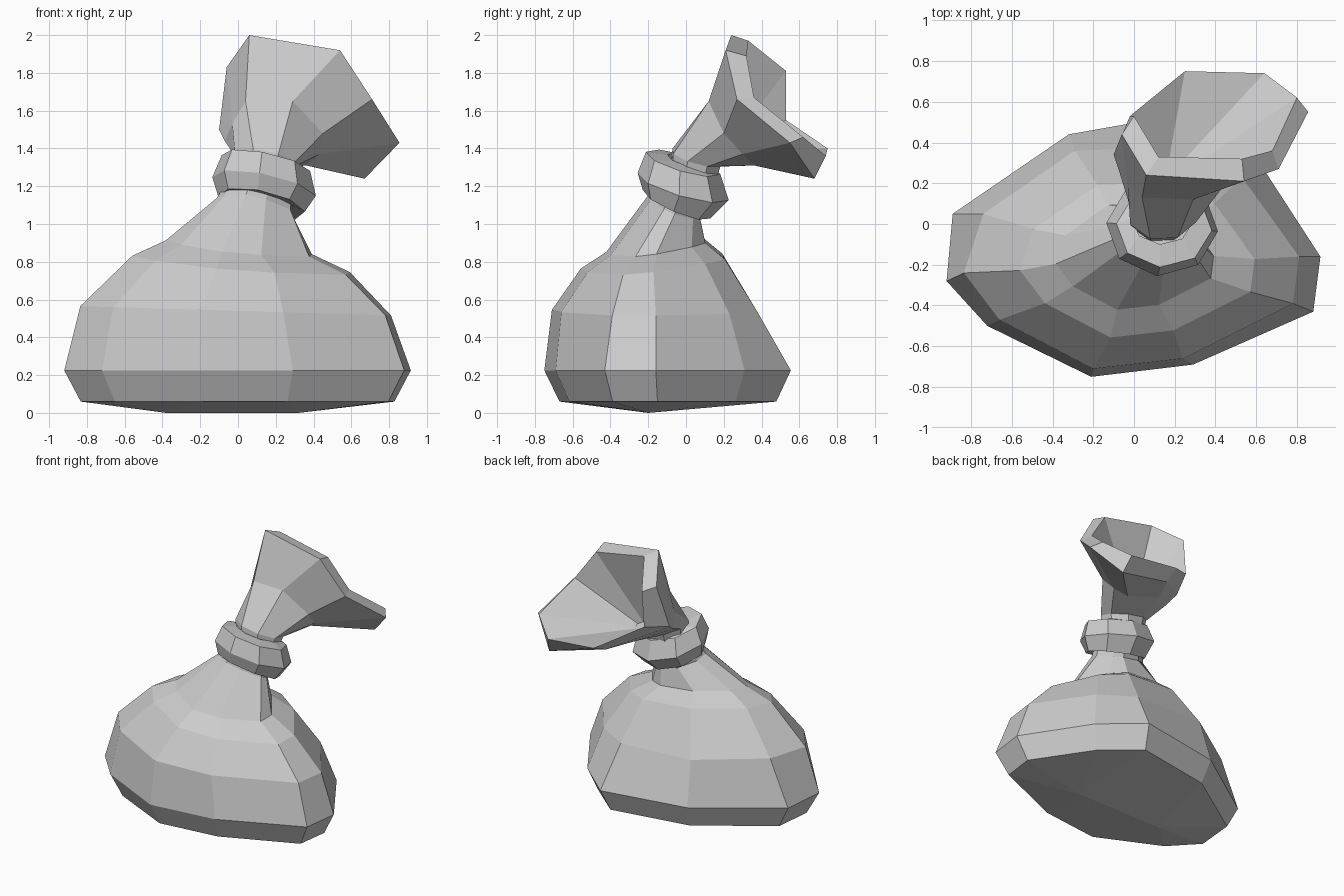
import bpy
import bmesh
from math import cos, sin, radians

default_cube = bpy.data.objects.get("Cube")
if default_cube:
    bpy.data.objects.remove(default_cube, do_unlink=True)

# Single cloth colour
cloth = bpy.data.materials.new("plain grey cloth")
cloth.use_nodes = True
grey = (0.6, 0.6, 0.6, 1)
cloth.diffuse_color = grey
shader = next(n for n in cloth.node_tree.nodes if n.type == 'BSDF_PRINCIPLED')
shader.inputs["Base Color"].default_value = grey
shader.inputs["Roughness"].default_value = 0.9


def tilted_ring(outline, scale, centre, height, slope=(0, 0)):
    """Scale and move a flat outline, then lay it on a sloping plane."""
    points = []
    for px, py in outline:
        x = centre[0] + px * scale[0]
        y = centre[1] + py * scale[1]
        points.append((x, y, height + slope[0] * x + slope[1] * y))
    return points


def polygon(sides, start):
    """Unit polygon outline, starting at the given angle in degrees."""
    angles = [radians(start + 360 * i / sides) for i in range(sides)]
    return [(cos(a), sin(a)) for a in angles]


def loft(name, rings, closed=False, cap_start=False, cap_end=False):
    """Skin a list of equally sized rings with flat faces."""
    bm = bmesh.new()
    loops = [[bm.verts.new(point) for point in ring] for ring in rings]
    pairs = list(zip(loops, loops[1:]))
    if closed:
        pairs.append((loops[-1], loops[0]))
    for lower, upper in pairs:
        count = len(lower)
        for i in range(count):
            j = (i + 1) % count
            bm.faces.new((lower[i], lower[j], upper[j], upper[i]))
    if cap_start:
        bm.faces.new(loops[0][::-1])
    if cap_end:
        bm.faces.new(loops[-1])
    bmesh.ops.remove_doubles(bm, verts=bm.verts, dist=0.0005)
    bmesh.ops.recalc_face_normals(bm, faces=bm.faces)
    mesh = bpy.data.meshes.new(name)
    bm.to_mesh(mesh)
    bm.free()
    mesh.materials.append(cloth)
    obj = bpy.data.objects.new(name, mesh)
    bpy.context.collection.objects.link(obj)
    return obj


# Sack body: an uneven base outline and a shoulder outline shrinking to the neck
girth = [(-.92, -.28), (-.72, -.5), (-.21, -.75), (.29, -.69), (.88, -.43),
         (.915, -.16), (.61, .31), (.33, .555), (-.32, .44), (-.89, .05)]
shoulder = [(-.835, -.24), (-.66, -.47), (-.2, -.71), (.24, -.66), (.78, -.39),
            (.81, -.16), (.53, .23), (.28, .38), (-.29, .36), (-.74, .05)]
keel = [(.32 if x > 0 else -.38, -.2, 0) for x, y in girth]
loft("sack_body", [
    keel,
    tilted_ring(girth, (.905, .88), (0, -.01), .06),
    tilted_ring(girth, (1, 1), (0, 0), .225),
    tilted_ring(shoulder, (1, 1), (0, 0), .54, (-.03, 0)),
    tilted_ring(shoulder, (.7, .7), (.025, -.06), .81, (-.08, .1)),
    tilted_ring(shoulder, (.47, .48), (.01, -.08), .9, (-.1, .13)),
    tilted_ring(shoulder, (.24, .25), (.09, -.02), 1.085, (-.2, -.4)),
    tilted_ring(shoulder, (.2, .28), (.13, .045), 1.26, (-.2, -.3)),
], cap_end=True)

# Tie band: a chunky tilted collar with a hollow middle
octagon = polygon(8, 265)
lean = (-.2, -.28)
loft("tie_band", [
    tilted_ring(octagon, (.23, .18), (.125, -.05), 1.11, (-.2, -.4)),
    tilted_ring(octagon, (.275, .242), (.138, -.015), 1.222, lean),
    tilted_ring(octagon, (.235, .198), (.148, -.015), 1.348, lean),
    tilted_ring(octagon, (.15, .12), (.14, .02), 1.365, lean),
    tilted_ring(octagon, (.15, .12), (.12, -.04), 1.14, lean),
], closed=True)

# Open mouth: gathered throat, flared wall, folded lip and hollow inside
throat = polygon(8, 250)
flare = [(.04, .13, 1.65), (.29, .12, 1.65), (.45, .2, 1.48), (.43, .3, 1.37),
         (.36, .36, 1.31), (.13, .42, 1.36), (-.07, .25, 1.44), (-.03, .18, 1.53)]
rim = [(.06, .24, 2), (.54, .21, 1.92), (.71, .27, 1.66), (.855, .55, 1.43),
       (.67, .68, 1.24), (.23, .63, 1.35), (-.1, .34, 1.5), (-.06, .44, 1.83)]
lip = [(.12, .33, 1.97), (.53, .32, 1.89), (.68, .36, 1.67), (.8, .62, 1.46),
       (.64, .74, 1.36), (.25, .75, 1.4), (-.02, .53, 1.55), (0, .53, 1.81)]
loft("sack_mouth", [
    tilted_ring(throat, (.15, .12), (.13, .03), 1.25, lean),
    tilted_ring(throat, (.175, .135), (.14, .055), 1.395, lean),
    flare,
    rim,
    lip,
    tilted_ring(throat, (.06, .04), (.19, .24), 1.5, lean),
], cap_start=True, cap_end=True)
